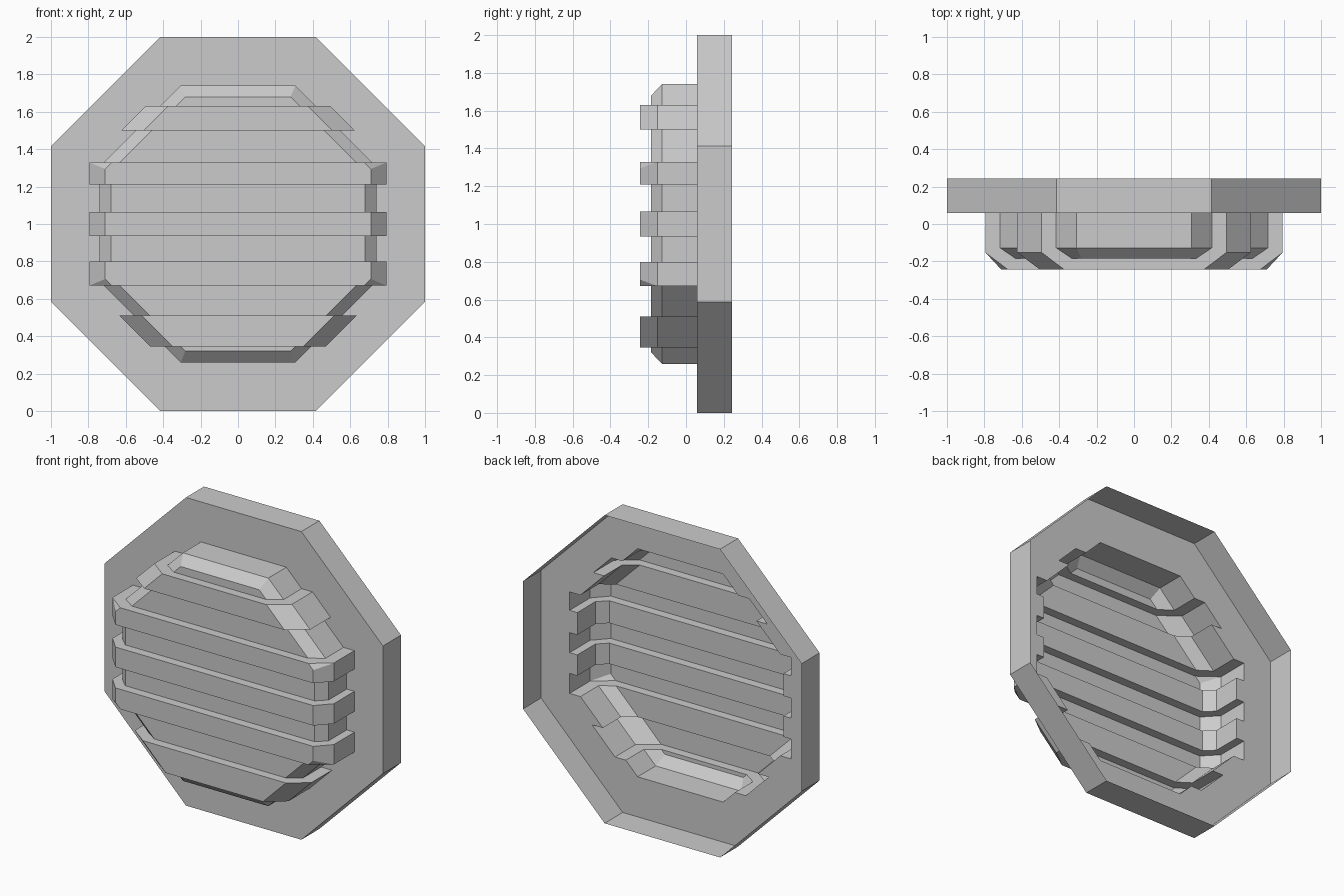
import bpy, bmesh, math

if "Cube" in bpy.data.objects:
    bpy.data.objects.remove(bpy.data.objects["Cube"])

T = math.tan(math.pi / 8)      # half side length of a unit octagon
R2 = math.sqrt(2)
PLATE_Y = 0.058                # front plane of the surround
SLAT_R = 0.795
BASE = [(SLAT_R, PLATE_Y), (0.74, PLATE_Y), (0.74, -0.127), (0.68, -0.185)]
SLAT = [(SLAT_R, PLATE_Y), (SLAT_R, -0.152), (0.71, -0.243)]


def loft(bm, rings, cap):
    """Octagonal sheet through (half width, y) rings, centred at z = 1."""
    loops = []
    for r, y in rings:
        pts = [(math.pi / 8 + i * math.pi / 4) for i in range(8)]
        R = r / math.cos(math.pi / 8)
        loops.append([bm.verts.new((R * math.cos(a), y, 1 + R * math.sin(a))) for a in pts])
    for a, b in zip(loops, loops[1:]):
        for i in range(8):
            j = (i + 1) % 8
            bm.faces.new((a[i], a[j], b[j], b[i]))
    if cap:
        bm.faces.new(loops[-1])


def band(target, rings, lo, hi):
    """Add the part of a capped octagonal sheet lying between two heights."""
    bm = bmesh.new()
    loft(bm, rings, True)
    for z, side in ((lo, -1), (hi, 1)):
        geom = bm.verts[:] + bm.edges[:] + bm.faces[:]
        bmesh.ops.bisect_plane(bm, geom=geom, dist=1e-5, plane_co=(0, 0, 1 + z),
                               plane_no=(0, 0, side), clear_outer=True)
    tmp = bpy.data.meshes.new("band")
    bm.to_mesh(tmp)
    bm.free()
    target.from_mesh(tmp)
    bpy.data.meshes.remove(tmp)


def section(bm, rings, z):
    """Horizontal cut line of a sheet, left to right."""
    half = [(min(r, r * R2 - abs(z)), y) for r, y in rings]
    pts = [(-x, y) for x, y in half] + half[::-1]
    return [bm.verts.new((x, y, 1 + z)) for x, y in pts]


def finish(bm, name):
    bmesh.ops.remove_doubles(bm, verts=bm.verts[:], dist=1e-4)
    bmesh.ops.recalc_face_normals(bm, faces=bm.faces[:])
    front = max((f for f in bm.faces if abs(f.normal.y) > 0.99),
                key=lambda f: -f.calc_center_median().y)
    if front.normal.y > 0:
        bmesh.ops.reverse_faces(bm, faces=bm.faces[:])
    me = bpy.data.meshes.new(name)
    bm.to_mesh(me)
    bm.free()
    ob = bpy.data.objects.new(name, me)
    bpy.context.collection.objects.link(ob)
    return ob


# Octagonal surround, open at the back
bm = bmesh.new()
loft(bm, [(1, 0.243), (1, PLATE_Y), (SLAT_R, PLATE_Y)], False)
finish(bm, "surround")

# Hollow louvred grille: alternating recessed and raised bands
C = SLAT_R * T
cuts = [-0.8, -0.655, -0.49, -C, -0.20, -0.065, 0.065, 0.21, C, 0.50, 0.63, 0.8]
bm = bmesh.new()
for i, (lo, hi) in enumerate(zip(cuts, cuts[1:])):
    band(bm, SLAT if i % 2 else BASE, lo, hi)

# Horizontal ledges joining the bands
for z in cuts[1:-1]:
    outer = section(bm, SLAT, z)
    inner = section(bm, BASE[1:], z)
    for k in range(5):
        bm.faces.new((outer[k], outer[k + 1], inner[k + 1], inner[k]))
finish(bm, "louvre_grille")
